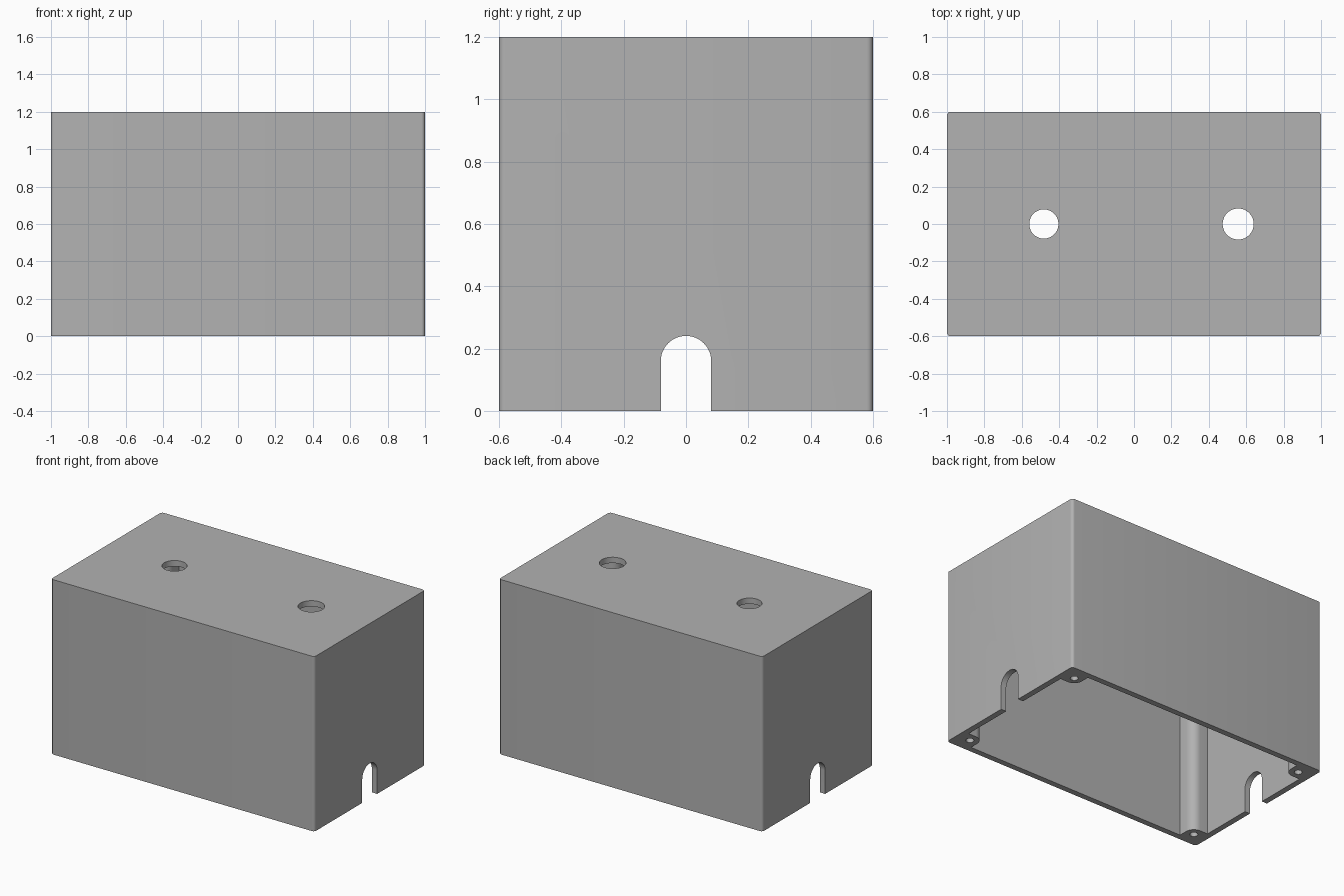
import bpy, bmesh
from math import sin, cos, pi, radians
from mathutils import Matrix

cube = bpy.data.objects.get("Cube")
if cube:
    bpy.data.objects.remove(cube, do_unlink=True)

HX, HY, HEIGHT = 1.0, 0.6, 1.2      # half sizes and height
WALL, ROUND = 0.04, 0.02
POST_IN, POST_R = 0.1, 0.06         # post centre inset and radius

grey = bpy.data.materials.new("Grey plastic")
grey.use_nodes = True
colour = (0.445, 0.445, 0.445, 1)
grey.diffuse_color = colour
grey.node_tree.nodes["Principled BSDF"].inputs["Base Color"].default_value = colour


def arc(cx, cy, r, start, end, steps):
    angles = [radians(start + (end - start) * i / steps) for i in range(steps + 1)]
    return [(cx + r * cos(a), cy + r * sin(a)) for a in angles]


def four_corners(quarter):
    """Repeat a corner path, listed from the x side to the y side, round the box."""
    path = []
    for sx, sy in ((1, 1), (-1, 1), (-1, -1), (1, -1)):
        part = [(sx * x, sy * y) for x, y in quarter]
        path += part if sx * sy > 0 else part[::-1]
    return path


def prism(name, path, low, high, matrix=Matrix()):
    """Extrude a closed outline from low to high along its own z."""
    bm = bmesh.new()
    face = bm.faces.new([bm.verts.new((x, y, low)) for x, y in path])
    top = bmesh.ops.extrude_face_region(bm, geom=[face])["geom"]
    moved = [v for v in top if isinstance(v, bmesh.types.BMVert)]
    bmesh.ops.translate(bm, verts=moved, vec=(0, 0, high - low))
    bmesh.ops.recalc_face_normals(bm, faces=bm.faces)
    bm.transform(matrix)
    mesh = bpy.data.meshes.new(name)
    bm.to_mesh(mesh)
    bm.free()
    mesh.materials.append(grey)
    obj = bpy.data.objects.new(name, mesh)
    bpy.context.collection.objects.link(obj)
    return obj


def cut(target, cutter):
    cutter.hide_render = True
    mod = target.modifiers.new(cutter.name, 'BOOLEAN')
    mod.operation, mod.solver, mod.object = 'DIFFERENCE', 'EXACT', cutter
    bpy.context.view_layer.objects.active = target
    bpy.ops.object.modifier_apply(modifier=mod.name)
    bpy.data.objects.remove(cutter, do_unlink=True)


# Outer box with softened upright edges
outline = four_corners(arc(HX - ROUND, HY - ROUND, ROUND, 0, 90, 6))
box = prism("enclosure_box", outline, 0, HEIGHT)

# Cavity, open below, leaving a rounded screw post in each corner
cx, cy = HX - POST_IN, HY - POST_IN
corner = ([(HX - WALL, cy - POST_R)] + arc(cx, cy, POST_R, 270, 180, 10)
          + [(cx - POST_R, HY - WALL)])
cut(box, prism("cavity_cutter", four_corners(corner), -0.1, HEIGHT - WALL))

# Two round holes in the top
for x, r in ((-0.482, 0.078), (0.557, 0.083)):
    cut(box, prism("top_hole_cutter", arc(x, 0, r, 0, 354, 59), HEIGHT - 0.1, HEIGHT + 0.1))

# Arched cable slot through both end walls
slot = [(-0.081, -0.1), (0.081, -0.1)] + arc(0, 0.16, 0.081, 0, 180, 24)
along_x = Matrix(((0, 0, 1, 0), (1, 0, 0, 0), (0, 1, 0, 0), (0, 0, 0, 1)))
for low, high in ((-1.1, -0.9), (0.9, 1.1)):
    cut(box, prism("slot_cutter", slot, low, high, along_x))

# Screw holes up into the posts
for sx in (-1, 1):
    for sy in (-1, 1):
        hole = arc(sx * cx, sy * cy, 0.025, 0, 345, 23)
        cut(box, prism("screw_hole_cutter", hole, -0.1, 0.4))

# Smooth curves, sharp edges
bpy.ops.object.select_all(action='DESELECT')
box.select_set(True)
bpy.context.view_layer.objects.active = box
bpy.ops.object.shade_smooth_by_angle(angle=radians(30))
